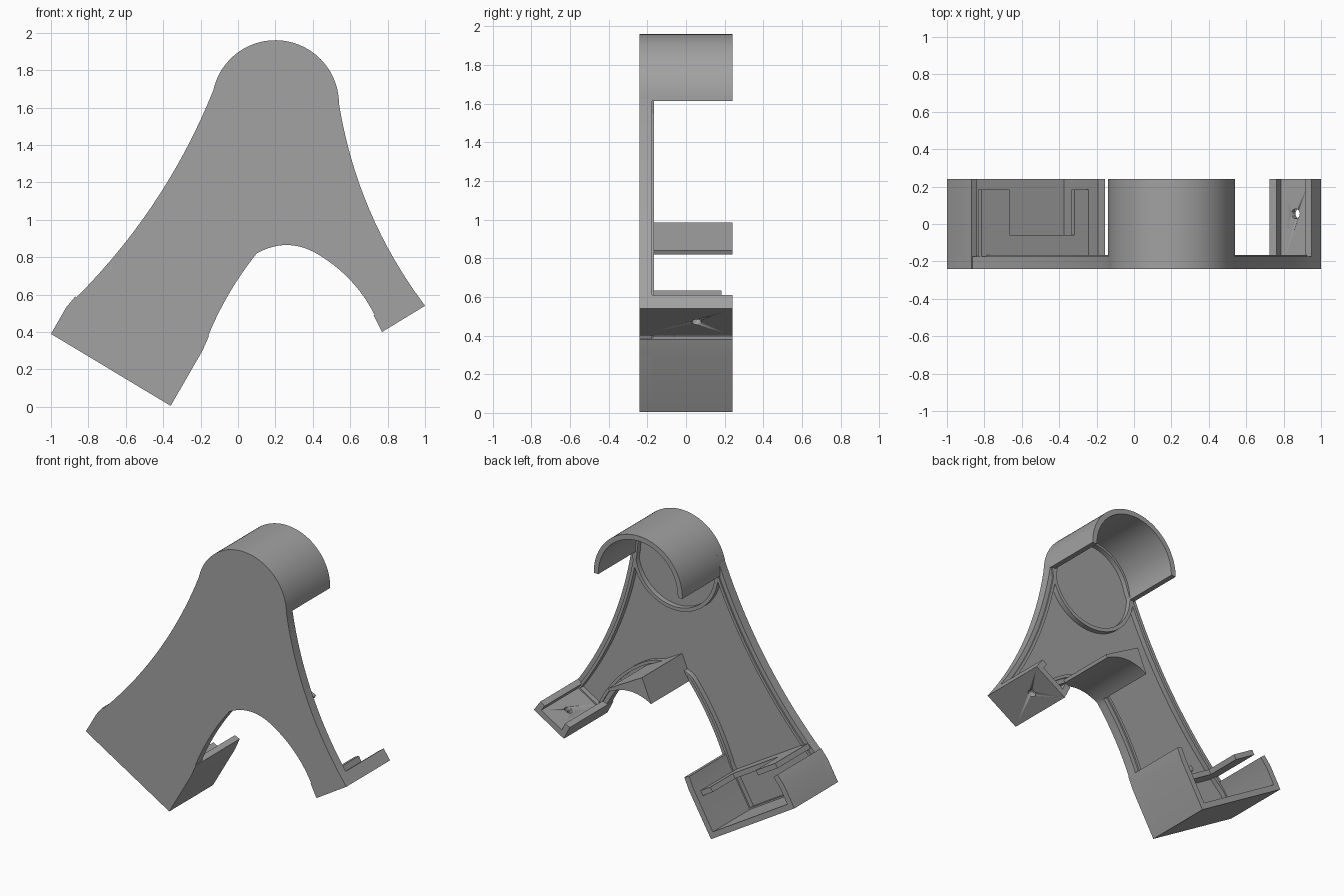
import bpy, bmesh, math
from mathutils import Vector, Matrix

cube = bpy.data.objects.get("Cube")
if cube:
    bpy.data.objects.remove(cube, do_unlink=True)

grey = bpy.data.materials.new("plain grey")
grey.use_nodes = True
COLOR = (0.36, 0.36, 0.36, 1)
grey.diffuse_color = COLOR
grey.node_tree.nodes["Principled BSDF"].inputs["Base Color"].default_value = COLOR

FRONT, BACK, FLOOR, LEDGE, LIP = -0.24, 0.24, -0.2, -0.175, -0.165


def arc(cx, cz, r, a0, a1, n=32):
    """Points on an arc, angles in degrees."""
    return [Vector((cx + r * math.cos(math.radians(a0 + (a1 - a0) * i / n)),
                    cz + r * math.sin(math.radians(a0 + (a1 - a0) * i / n)))) for i in range(n + 1)]


def bend(a, m, b, n=16):
    """Smooth curve from a to b through the middle point m."""
    a, m, b = Vector(a), Vector(m), Vector(b)
    t = (m - a).length / ((m - a).length + (b - m).length)
    c = (m - a * (1 - t) ** 2 - b * t * t) / (2 * t * (1 - t))
    return [a * (1 - s) ** 2 + c * 2 * s * (1 - s) + b * s * s for s in (i / n for i in range(n + 1))]


def offset(pts, d, closed=False):
    """Move a path to its left by d with mitred corners."""
    out, n = [], len(pts)
    for i, p in enumerate(pts):
        before = p - pts[i - 1] if closed or i else pts[1] - p
        after = pts[(i + 1) % n] - p if closed or i < n - 1 else before
        n0, n1 = (Vector((-v.y, v.x)).normalized() for v in (before, after))
        mitre = (n0 + n1).normalized()
        out.append(p + mitre * d / max(mitre.dot(n0), 0.4))
    return out


def finish(name, bm):
    bmesh.ops.recalc_face_normals(bm, faces=bm.faces)
    mesh = bpy.data.meshes.new(name)
    bm.to_mesh(mesh)
    bm.free()
    mesh.materials.append(grey)
    ob = bpy.data.objects.new(name, mesh)
    bpy.context.scene.collection.objects.link(ob)
    bpy.ops.object.select_all(action='DESELECT')
    ob.select_set(True)
    bpy.context.view_layer.objects.active = ob
    bpy.ops.object.shade_smooth_by_angle(angle=math.radians(25))
    return ob


def thicken(name, bm, y0, y1):
    made = bmesh.ops.extrude_face_region(bm, geom=bm.faces[:])["geom"]
    verts = [g for g in made if isinstance(g, bmesh.types.BMVert)]
    bmesh.ops.translate(bm, verts=verts, vec=(0, y1 - y0, 0))
    return finish(name, bm)


def slab(name, pts, y0, y1):
    """Solid with the given front outline."""
    bm = bmesh.new()
    bm.faces.new([bm.verts.new((p[0], y0, p[1])) for p in pts])
    return thicken(name, bm, y0, y1)


def wall(name, pts, d0, d1, y0, y1, closed=False):
    """Wall following a path between two offsets."""
    bm = bmesh.new()
    rows = [[bm.verts.new((p.x, y0, p.y)) for p in offset(pts, d, closed)] for d in (d0, d1)]
    n = len(pts)
    for i in range(n if closed else n - 1):
        j = (i + 1) % n
        bm.faces.new((rows[0][i], rows[0][j], rows[1][j], rows[1][i]))
    return thicken(name, bm, y0, y1)


# Outline of the front plate, counter-clockwise
crown = arc(0.2, 1.62, 0.34, 0, 168)
outer_left = bend(crown[-1], (-0.41, 1.15), (-0.92, 0.53))
box_corners = [Vector((-1, 0.39)), Vector((-0.36, 0.005))]
inner_left = bend((-0.19, 0.3), (-0.065, 0.575), (0.1, 0.82))
arch = bend((0.1, 0.82), (0.26, 0.865), (0.42, 0.82))
inner_right = bend((0.42, 0.82), (0.625, 0.65), (0.77, 0.4))
outer_right = bend((1, 0.54), (0.7, 1.06), (0.54, 1.62))
outline = (crown + outer_left[1:] + box_corners + inner_left + arch[1:]
           + inner_right[1:] + outer_right[:-1])

# Plate with its stepped rim
slab("front_plate", outline, FRONT, FLOOR)
wall("rim_ledge", outline, 0, 0.03, FLOOR, LEDGE, True)
wall("rim_lip", outline, 0.03, 0.05, FLOOR, LIP, True)

# Half-round hood at the top and the low ridge that completes its circle
wall("hood", arc(0.2, 1.62, 0.34, -1, 181, 48), 0, 0.035, FRONT, BACK)
wall("hood_ridge", arc(0.2, 1.62, 0.33, 180, 360, 40), 0, 0.025, FLOOR, LIP)

# Solid arch block between the legs
slab("arch_block", arch + [Vector((0.43, 0.84)), Vector((0.17, 0.985))], FLOOR, BACK)

# Box at the foot of the wide leg
box_path = [Vector((-0.87, 0.59)), outer_left[-1]] + box_corners + [inner_left[0], Vector((-0.155, 0.38))]
wall("box_wall", box_path, 0, 0.04, FRONT, BACK)

# Notched partition closing the top of the box
along = Vector((0.6, -0.36))
start = Vector((-0.82, 0.625))


def partition(name, t0, t1, top):
    wall(name, [start + along * t0, start + along * t1], -0.025, 0.01, FLOOR, top)


partition("partition_sill", 0, 1, -0.06)
partition("partition_outer_post", 0, 0.25, 0.185)
partition("partition_inner_post", 0.83, 1, 0.185)

# End wall and short side walls of the narrow leg, with a screw hole
foot_path = [Vector((0.725, 0.49)), inner_right[-1], outer_right[0], Vector((0.95, 0.61))]
foot = wall("foot_wall", foot_path, 0, 0.04, FRONT, BACK)
bm = bmesh.new()
direction = Vector((0.14, 0, -0.23))
bmesh.ops.create_cone(bm, cap_ends=True, segments=24, radius1=0.026, radius2=0.026, depth=0.2,
                      matrix=Matrix.Translation((0.885, 0.055, 0.47))
                      @ direction.to_track_quat('Z', 'Y').to_matrix().to_4x4())
cutter = finish("hole_cutter", bm)
cutter.hide_render = True
cutter.hide_set(True)
cut = foot.modifiers.new("screw_hole", 'BOOLEAN')
cut.operation = 'DIFFERENCE'
cut.solver = 'EXACT'
cut.object = cutter
